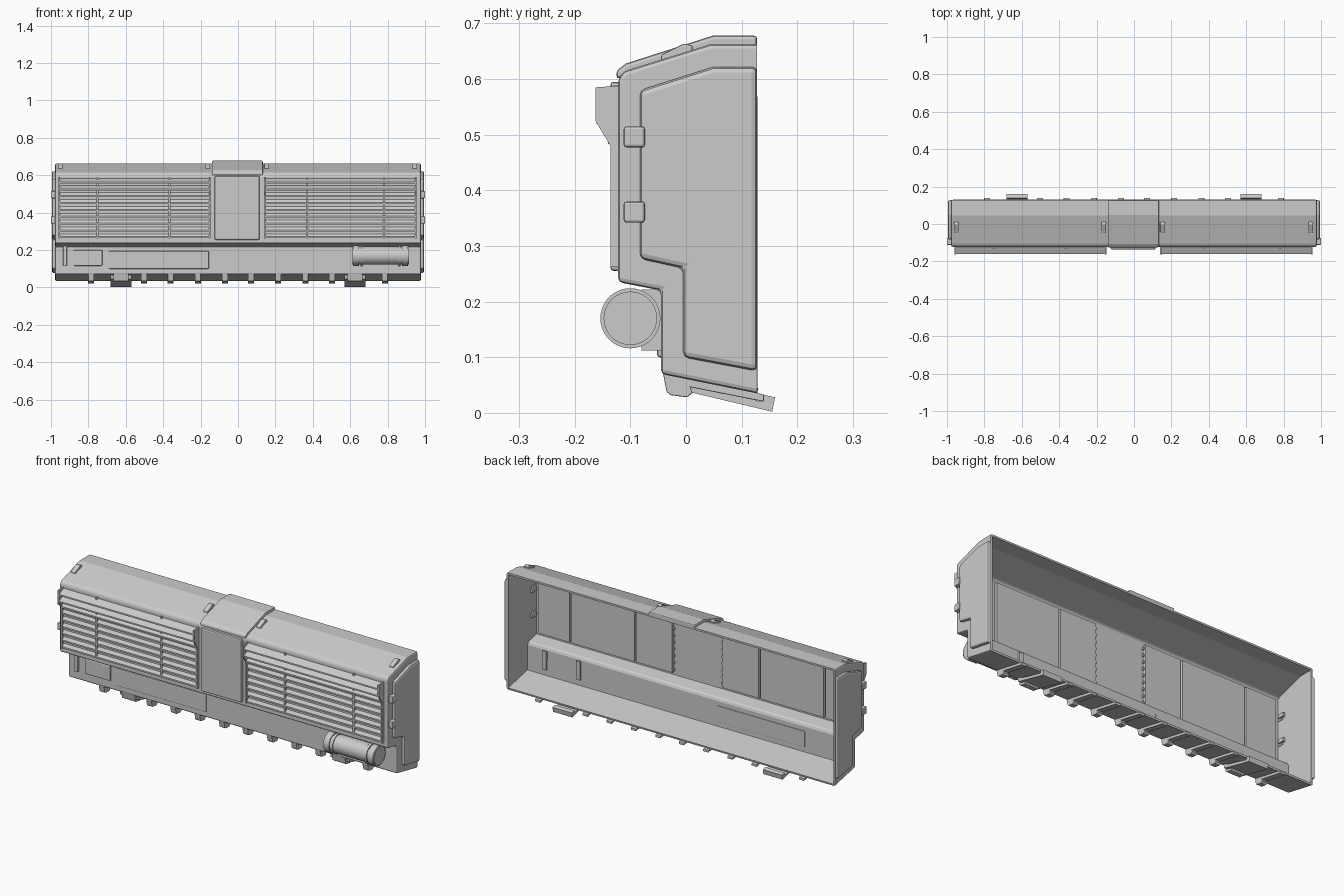
import bpy, bmesh, math
from mathutils import Matrix

cube = bpy.data.objects.get("Cube")
if cube:
    bpy.data.objects.remove(cube)

grey = bpy.data.materials.new("plain grey")
grey.use_nodes = True
grey.diffuse_color = (0.6, 0.6, 0.6, 1)
grey.node_tree.nodes["Principled BSDF"].inputs["Base Color"].default_value = (0.6, 0.6, 0.6, 1)


def finish(name, bm, bevel=0, smooth=False):
    bmesh.ops.recalc_face_normals(bm, faces=bm.faces)
    mesh = bpy.data.meshes.new(name)
    bm.to_mesh(mesh)
    bm.free()
    mesh.materials.append(grey)
    ob = bpy.data.objects.new(name, mesh)
    bpy.context.collection.objects.link(ob)
    if bevel:
        mod = ob.modifiers.new("bevel", "BEVEL")
        mod.width, mod.segments, mod.limit_method = bevel, 2, "ANGLE"
        mod.angle_limit = math.radians(25)
    if smooth:
        bpy.ops.object.select_all(action="DESELECT")
        ob.select_set(True)
        bpy.context.view_layer.objects.active = ob
        bpy.ops.object.shade_smooth_by_angle(angle=math.radians(35))
    return ob


def add_prism(bm, pts, x0, x1):
    """Extrude a (y, z) outline along x."""
    rings = [[bm.verts.new((x, y, z)) for y, z in pts] for x in (x0, x1)]
    for ring in rings:
        bm.faces.new(ring)
    n = len(pts)
    for i in range(n):
        j = (i + 1) % n
        bm.faces.new((rings[0][i], rings[0][j], rings[1][j], rings[1][i]))


def prism(name, pts, x0, x1, bevel=0):
    bm = bmesh.new()
    add_prism(bm, pts, x0, x1)
    return finish(name, bm, bevel)


def box(name, x0, x1, y0, y1, z0, z1, bevel=0):
    return prism(name, [(y0, z0), (y1, z0), (y1, z1), (y0, z1)], x0, x1, bevel)


def add_cylinder(bm, x0, x1, r, y, z):
    m = Matrix.Translation(((x0 + x1) / 2, y, z)) @ Matrix.Rotation(math.pi / 2, 4, "Y")
    bmesh.ops.create_cone(bm, cap_ends=True, segments=40, radius1=r, radius2=r,
                          depth=x1 - x0, matrix=m)


BACK = 0.128
# Open-backed body shell
bm = bmesh.new()
add_prism(bm, [(BACK, 0.663), (0.045, 0.663), (-0.112, 0.614), (-0.122, 0.6), (-0.122, 0.235),
               (-0.045, 0.22), (-0.045, 0.07), (BACK, 0.035)], -0.978, 0.978)
rear = [f for f in bm.faces if all(v.co.y > BACK - 0.001 for v in f.verts)]
bmesh.ops.delete(bm, geom=rear, context="FACES")
shell = finish("body_shell", bm, 0.008)
wall = shell.modifiers.new("wall", "SOLIDIFY")
wall.thickness, wall.offset = 0.01, -1

# Raised end plates and their clips
end_plate = [(BACK, 0.622), (0.05, 0.622), (-0.083, 0.58), (-0.083, 0.277),
             (-0.005, 0.26), (-0.005, 0.1), (BACK, 0.075)]
for side, s in (("left", 1), ("right", -1)):
    prism(side + "_end_plate", end_plate, s * 0.972, s * 0.995, 0.01)
    for z in (0.361, 0.496):
        box(side + "_end_clip", s * 0.965, s, -0.112, -0.074, z - 0.019, z + 0.019, 0.005)
        box(side + "_inner_hook", s * 0.955, s * 0.97, -0.095, -0.06, z - 0.01, z + 0.01)

# Centre hood and front panel
prism("centre_hood", [(BACK, 0.678), (0.048, 0.678), (-0.108, 0.628), (-0.125, 0.615),
                      (-0.125, 0.6), (-0.11, 0.605), (0.045, 0.655), (BACK, 0.655)],
      -0.14, 0.133, 0.006)
box("centre_panel", -0.125, 0.115, -0.136, -0.118, 0.255, 0.595, 0.006)


# Louvred grilles with end brackets and dividers
def reach(z):
    return -0.133 - 0.028 * min(1, max(0, (z - 0.48) / 0.045))


bracket = [(-0.12, 0.588), (-0.163, 0.585), (-0.163, 0.525), (-0.136, 0.48),
           (-0.136, 0.262), (-0.12, 0.262)]
for side, x0, x1, bars in (("right", -0.957, -0.15, (-0.752, -0.366)),
                           ("left", 0.143, 0.95, (0.37, 0.78))):
    bm = bmesh.new()
    for i in range(9):
        z = 0.272 + i * 0.0365
        y = reach(z)
        add_prism(bm, [(-0.118, z + 0.02), (y, z), (y, z - 0.008), (-0.118, z - 0.004)], x0, x1)
    finish(side + "_grille_slats", bm)
    for x in (x0, x1):
        prism(side + "_grille_bracket", bracket, x - 0.004, x + 0.004)
    for x in bars:
        box(side + "_grille_divider", x - 0.005, x + 0.005, -0.131, -0.12, 0.262, 0.588)

# Inner backing panels, split in three per side, with a row of small tabs
for s in (-1, 1):
    edges = (0.145, 0.37, 0.757, 0.95)
    for a, b in zip(edges, edges[1:]):
        box("inner_panel", s * (a + 0.005), s * (b - 0.005), -0.113, -0.097, 0.258, 0.585)
    bm = bmesh.new()
    for i in range(9):
        z = 0.275 + i * 0.0365
        add_prism(bm, [(-0.111, z - 0.006), (-0.101, z - 0.006), (-0.101, z + 0.006),
                       (-0.111, z + 0.006)], s * 0.142, s * 0.152)
    finish("inner_slat_tabs", bm)

# Roof clips
for x in (-0.95, -0.162, 0.153, 0.945):
    prism("roof_clip", [(-0.045, 0.63), (-0.045, 0.643), (-0.003, 0.664), (0.012, 0.66),
                        (0.012, 0.648)], x - 0.013, x + 0.013, 0.003)

# Lower front details
box("long_plate", -0.69, -0.155, -0.052, -0.04, 0.1, 0.195, 0.005)
box("inner_plate_rim", -0.685, -0.16, -0.036, -0.031, 0.105, 0.19, 0.002)
box("small_plate", -0.877, -0.725, -0.054, -0.04, 0.116, 0.2, 0.005)
box("handle", -0.935, -0.915, -0.058, -0.04, 0.115, 0.222, 0.003)

# Air tank with end caps and straps
bm = bmesh.new()
add_cylinder(bm, 0.64, 0.885, 0.048, -0.1, 0.17)
for a, b in ((0.615, 0.648), (0.877, 0.91)):
    add_cylinder(bm, a, b, 0.054, -0.1, 0.17)
for a, b in ((0.611, 0.616), (0.909, 0.914)):
    add_cylinder(bm, a, b, 0.048, -0.1, 0.17)
finish("air_tank", bm, smooth=True)
for x in (0.662, 0.863):
    bm = bmesh.new()
    add_cylinder(bm, x - 0.007, x + 0.007, 0.053, -0.1, 0.17)
    finish("tank_strap", bm, smooth=True)
    box("strap_bracket", x - 0.007, x + 0.007, -0.08, -0.04, 0.112, 0.222)
    box("strap_inner_hook", x - 0.012, x + 0.012, -0.037, -0.026, 0.11, 0.21)

# Clips under the lower edge
narrow = [(-0.042, 0.075), (-0.035, 0.038), (-0.028, 0.032), (0.002, 0.028), (0.012, 0.036),
          (0.008, 0.046), (0.14, 0.02), (0.14, 0.033), (0.0, 0.064)]
wide = [(-0.03, 0.07), (-0.025, 0.045), (0.155, 0.002), (0.16, 0.028), (0.138, 0.033),
        (0.135, 0.02), (0.0, 0.055)]
for x in (0.07, 0.215, 0.36, 0.503, 0.785):
    for s in (-1, 1):
        prism("lower_clip", narrow, s * x - 0.016, s * x + 0.016, 0.002)
for s in (-1, 1):
    prism("wide_clip", wide, s * 0.626 - 0.057, s * 0.626 + 0.057)
    prism("wide_clip_nose", narrow[:6] + [(0.0, 0.064)], s * 0.626 - 0.04, s * 0.626 + 0.04, 0.002)
